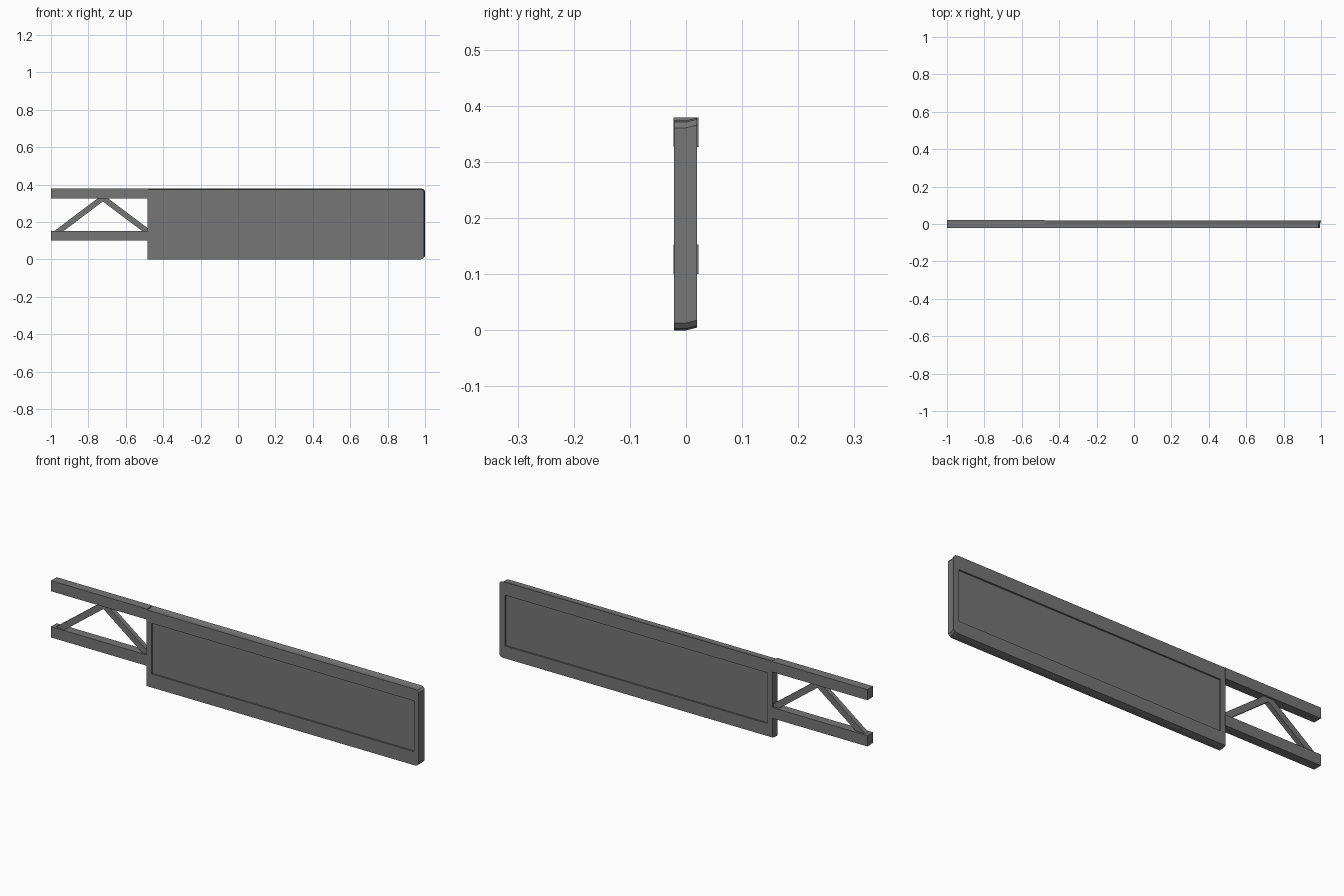
import bpy
import bmesh
from math import atan2
from mathutils import Vector

default = bpy.data.objects.get("Cube")
if default:
    bpy.data.objects.remove(default, do_unlink=True)

# Single painted metal colour
grey = bpy.data.materials.new("dark grey")
grey.use_nodes = True
colour = (0.18, 0.18, 0.18, 1)
grey.diffuse_color = colour
grey.node_tree.nodes["Principled BSDF"].inputs["Base Color"].default_value = colour


def finish(name, bm):
    bmesh.ops.recalc_face_normals(bm, faces=bm.faces)
    mesh = bpy.data.meshes.new(name)
    bm.to_mesh(mesh)
    bm.free()
    mesh.materials.append(grey)
    obj = bpy.data.objects.new(name, mesh)
    bpy.context.collection.objects.link(obj)
    return obj


def loft(name, rings):
    """Solid skin through matching rings of points, capped at both ends."""
    bm = bmesh.new()
    loops = [[bm.verts.new(p) for p in ring] for ring in rings]
    n = len(loops[0])
    for a, b in zip(loops, loops[1:]):
        for i in range(n):
            j = (i + 1) % n
            bm.faces.new((a[i], a[j], b[j], b[i]))
    bm.faces.new(loops[0])
    bm.faces.new(loops[-1])
    return finish(name, bm)


def box(name, x0, x1, y0, y1, z0, z1):
    rings = [[(x0, y, z0), (x1, y, z0), (x1, y, z1), (x0, y, z1)] for y in (y0, y1)]
    return loft(name, rings)


def brace(name, start, end, width, half_depth):
    """Square diagonal strut in the xz plane."""
    a, b = Vector(start), Vector(end)
    d = (b - a).normalized() * width / 2
    side = Vector((-d.y, d.x))
    outline = (a - side, b - side, b + side, a + side)
    return loft(name, [[(p.x, y, p.y) for p in outline] for y in (-half_depth, half_depth)])


# Sign panel: clipped outer corners, rear edge swept slightly upward
left, right, top = -0.483, 0.995, 0.374
outline = [(left, 0), (0.974, 0), (0.987, 0.003), (right, 0.013),
           (right, top - 0.013), (0.987, top - 0.003), (0.974, top), (left, top)]
rings = []
for y, dx, dz in ((-0.021, 0, 0), (0, 0, 0), (0.02, 0.005, 0.005)):
    rings.append([(x + (dx if x > 0 else 0), y, z + dz) for x, z in outline])
panel = loft("sign_panel", rings)

# Shallow rectangular recess on both faces
for y0, y1 in ((-0.05, -0.013), (0.012, 0.05)):
    cutter = box("recess_cutter", -0.455, 0.97, y0, y1, 0.066, 0.315)
    cutter.hide_render = True
    cut = panel.modifiers.new("recess", "BOOLEAN")
    cut.operation = "DIFFERENCE"
    cut.solver = "EXACT"
    cut.object = cutter
    bpy.context.view_layer.objects.active = panel
    bpy.ops.object.modifier_apply(modifier=cut.name)
    bpy.data.objects.remove(cutter, do_unlink=True)

# Horizontal support arms
for name, z0, z1 in (("upper_arm", 0.327, 0.379), ("lower_arm", 0.1, 0.153)):
    box(name, -1, left + 0.004, -0.022, 0.022, z0, z1)

# Diagonal braces meeting under the upper arm
brace("outer_brace", (-0.98, 0.135), (-0.71, 0.338), 0.03, 0.012)
brace("inner_brace", (-0.465, 0.135), (-0.735, 0.338), 0.03, 0.012)
